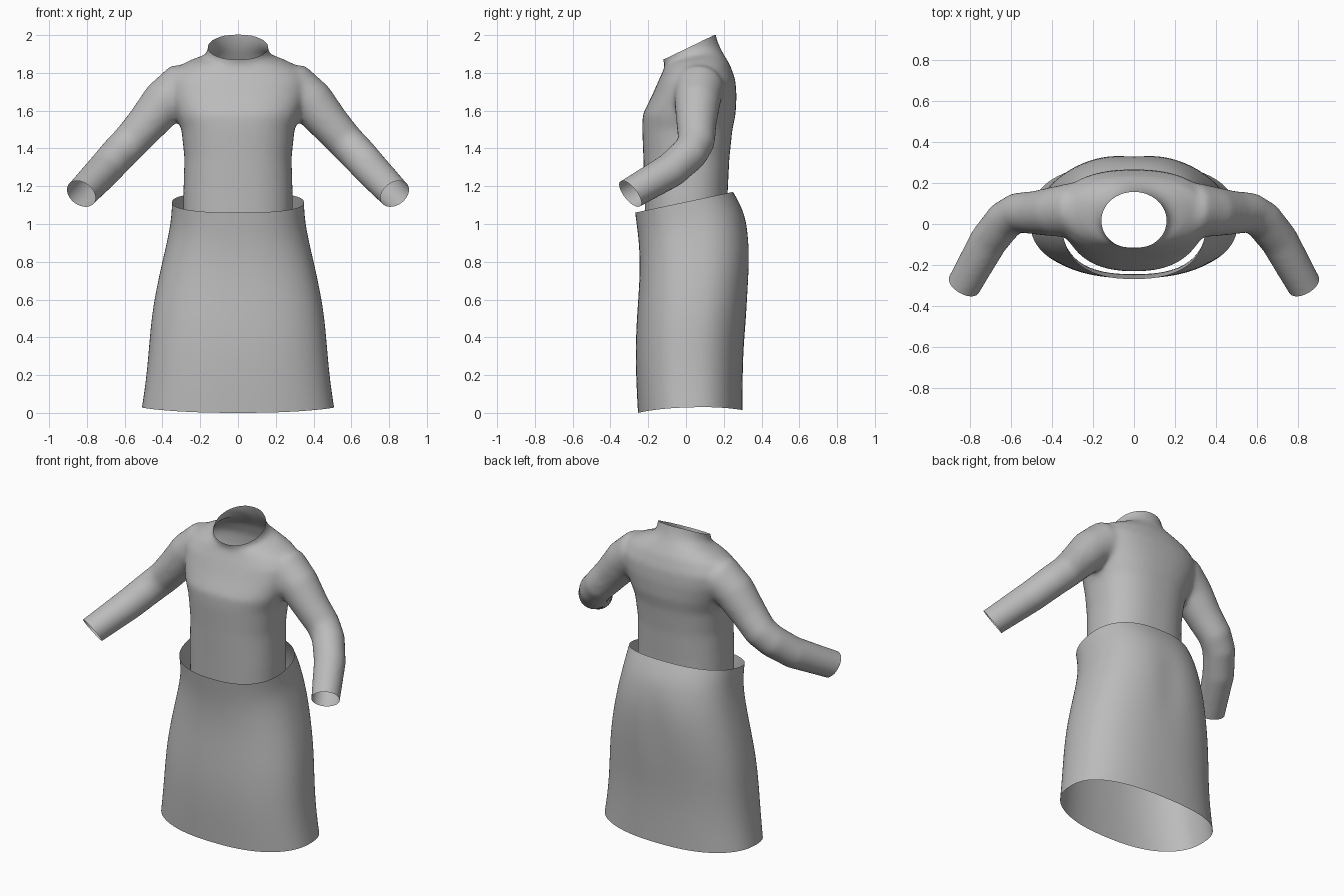
import bpy, bmesh, math
from mathutils import Vector

cube = bpy.data.objects.get("Cube")
if cube:
    bpy.data.objects.remove(cube, do_unlink=True)

SEG = 40
cloth = bpy.data.materials.new("grey_cloth")
cloth.use_nodes = True
GREY = (0.5, 0.5, 0.5, 1)
cloth.diffuse_color = GREY
cloth.node_tree.nodes["Principled BSDF"].inputs["Base Color"].default_value = GREY


def body_ring(z_front, z_back, half_w, y_front, y_back, lift=0.0, power=2.4):
    """Rounded-box ring around the body, tilted from front to back."""
    points = []
    for i in range(SEG):
        a = 2 * math.pi * i / SEG
        c, s = math.cos(a), math.sin(a)
        u = math.copysign(abs(c) ** (2 / power), c)
        v = math.copysign(abs(s) ** (2 / power), s)
        t = (v + 1) / 2
        points.append(Vector((half_w * u,
                              y_front + (y_back - y_front) * t,
                              z_front + (z_back - z_front) * t + lift * c * c)))
    return points


def tube_rings(path):
    """Round rings square to a path of (x, y, z, radius)."""
    centres = [Vector(p[:3]) for p in path]
    rings = []
    for i, c in enumerate(centres):
        d = centres[min(i + 1, len(path) - 1)] - centres[max(i - 1, 0)]
        side = d.cross(Vector((0, 1, 0.3))).normalized()
        up = side.cross(d).normalized()
        r = path[i][3]
        rings.append([c + r * (side * math.cos(2 * math.pi * k / SEG)
                               + up * math.sin(2 * math.pi * k / SEG))
                      for k in range(SEG)])
    return rings


def loft(bm, rings, capped):
    loops = [[bm.verts.new(p) for p in ring] for ring in rings]
    faces = []
    for a, b in zip(loops, loops[1:]):
        for i in range(SEG):
            j = (i + 1) % SEG
            faces.append(bm.faces.new((a[i], a[j], b[j], b[i])))
    if capped:
        faces.append(bm.faces.new(loops[0][::-1]))
        faces.append(bm.faces.new(loops[-1]))
    bmesh.ops.recalc_face_normals(bm, faces=faces)


def make_object(name, bm):
    mesh = bpy.data.meshes.new(name)
    bm.to_mesh(mesh)
    bm.free()
    mesh.materials.append(cloth)
    obj = bpy.data.objects.new(name, mesh)
    bpy.context.collection.objects.link(obj)
    mesh.shade_smooth()
    return obj


# Skirt: open loft from hem to tilted waist
bm = bmesh.new()
loft(bm, [
    body_ring(0.00, 0.015, 0.51, -0.255, 0.30, lift=0.022),
    body_ring(0.18, 0.18, 0.487, -0.265, 0.30),
    body_ring(0.35, 0.35, 0.472, -0.268, 0.305),
    body_ring(0.52, 0.52, 0.458, -0.26, 0.32),
    body_ring(0.70, 0.70, 0.425, -0.246, 0.337),
    body_ring(0.84, 0.88, 0.387, -0.246, 0.343),
    body_ring(0.93, 1.02, 0.362, -0.253, 0.32),
    body_ring(1.00, 1.10, 0.353, -0.262, 0.29),
    body_ring(1.06, 1.17, 0.35, -0.27, 0.25),
], capped=False)
# Soft hollow down the middle of the seat
for v in bm.verts:
    if v.co.y > 0.2 and 0.6 < v.co.z < 1.0:
        v.co.y -= 0.012 * math.exp(-(v.co.x / 0.07) ** 2)
skirt = make_object("skirt", bm)
skirt.modifiers.new("smooth_surface", "SUBSURF").levels = 2
skirt.modifiers["smooth_surface"].render_levels = 2

# Shirt: solid torso and two sleeves, fused, then cut open at the edges
bm = bmesh.new()
loft(bm, [
    body_ring(0.94, 0.94, 0.29, -0.215, 0.22),
    body_ring(1.15, 1.15, 0.29, -0.22, 0.22),
    body_ring(1.35, 1.35, 0.284, -0.226, 0.23),
    body_ring(1.50, 1.50, 0.30, -0.232, 0.246),
    body_ring(1.58, 1.58, 0.33, -0.23, 0.263),
    body_ring(1.68, 1.68, 0.365, -0.18, 0.268),
    body_ring(1.76, 1.76, 0.375, -0.145, 0.262),
    body_ring(1.81, 1.84, 0.335, -0.122, 0.235, power=2.2),
    body_ring(1.845, 1.89, 0.25, -0.11, 0.205, power=2.1),
    body_ring(1.85, 1.92, 0.185, -0.112, 0.188, power=2),
    body_ring(1.86, 1.96, 0.16, -0.12, 0.17, power=2),
    body_ring(1.89, 2.02, 0.16, -0.13, 0.153, power=2),
    body_ring(1.95, 2.08, 0.165, -0.14, 0.15, power=2),
], capped=True)
SLEEVE = [(0.18, 0.08, 1.74, 0.10), (0.30, 0.07, 1.72, 0.132),
          (0.39, 0.06, 1.645, 0.122), (0.49, 0.055, 1.525, 0.106),
          (0.57, 0.055, 1.435, 0.099), (0.63, 0.02, 1.375, 0.097),
          (0.71, -0.08, 1.285, 0.094), (0.83, -0.295, 1.16, 0.085),
          (0.90, -0.42, 1.09, 0.085)]
for side in (1, -1):
    loft(bm, tube_rings([(side * x, y, z, r) for x, y, z, r in SLEEVE]), capped=True)
shirt = make_object("shirt", bm)
remesh = shirt.modifiers.new("fuse", "REMESH")
remesh.mode = "VOXEL"
remesh.voxel_size = 0.013
graph = bpy.context.evaluated_depsgraph_get()
fused = bpy.data.meshes.new_from_object(shirt.evaluated_get(graph))
shirt.modifiers.clear()

bm = bmesh.new()
bm.from_mesh(fused)
for _ in range(10):
    bmesh.ops.smooth_vert(bm, verts=bm.verts, factor=0.5,
                          use_axis_x=True, use_axis_y=True, use_axis_z=True)
# Openings: neckline, shirt bottom and both cuffs
for point, normal in (((0, -0.12, 1.87), (0, -0.13, 0.27)),
                      ((0, 0, 1.0), (0, 0, -1)),
                      ((0.83, -0.295, 1.16), (0.58, -1, -0.8)),
                      ((-0.83, -0.295, 1.16), (-0.58, -1, -0.8))):
    bmesh.ops.bisect_plane(bm, geom=bm.verts[:] + bm.edges[:] + bm.faces[:],
                           dist=0.0005, plane_co=point, plane_no=normal,
                           clear_outer=True)
bm.to_mesh(shirt.data)
bm.free()
bpy.data.meshes.remove(fused)
shirt.data.shade_smooth()
for poly in shirt.data.polygons:
    poly.material_index = 0
